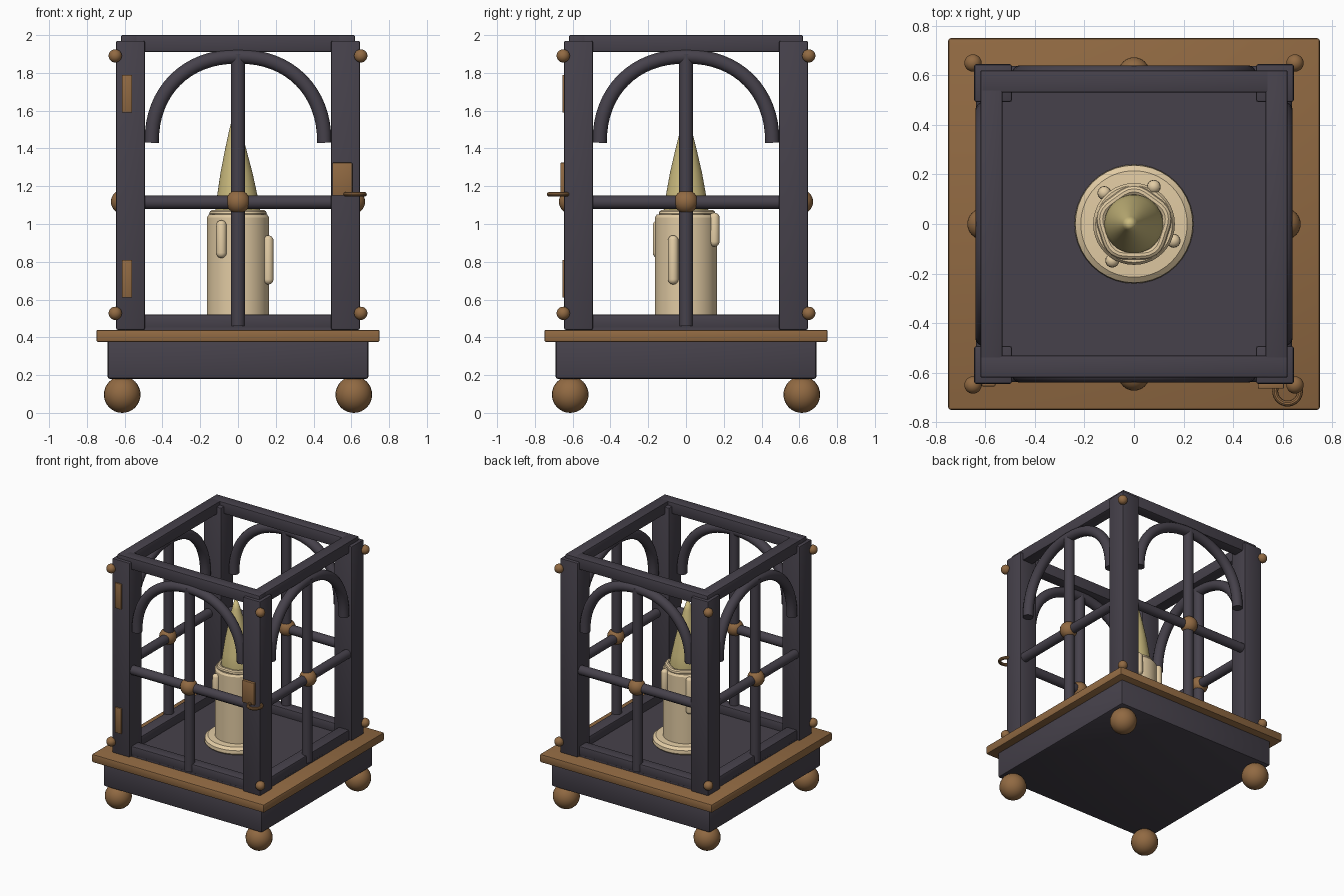
import bpy, bmesh
from math import pi, sin, cos, copysign
from mathutils import Matrix, Vector

cube = bpy.data.objects.get("Cube")
if cube:
    bpy.data.objects.remove(cube, do_unlink=True)


def material(name, rgb):
    m = bpy.data.materials.new(name)
    m.use_nodes = True
    m.diffuse_color = (*rgb, 1)
    m.node_tree.nodes["Principled BSDF"].inputs["Base Color"].default_value = (*rgb, 1)
    return m


IRON = material("dark_iron", (0.061, 0.053, 0.070))
BRASS = material("aged_brass", (0.283, 0.143, 0.055))
WAX = material("cream_wax", (0.76, 0.60, 0.37))
FLAME = material("pale_flame", (0.60, 0.50, 0.21))


def finish(bm, name, mat, turn=0, smooth=True):
    """Turn a bmesh into an object, rotated by quarter turns about z."""
    bmesh.ops.recalc_face_normals(bm, faces=bm.faces)
    bm.transform(Matrix.Rotation(turn * pi / 2, 4, 'Z'))
    me = bpy.data.meshes.new(name)
    bm.to_mesh(me)
    bm.free()
    me.materials.append(mat)
    ob = bpy.data.objects.new(name, me)
    bpy.context.collection.objects.link(ob)
    if smooth:
        bpy.ops.object.select_all(action='DESELECT')
        ob.select_set(True)
        bpy.context.view_layer.objects.active = ob
        bpy.ops.object.shade_smooth_by_angle()
    return ob


def box(name, lo, hi, mat, turn=0, bevel=0.008):
    lo, hi = Vector(lo), Vector(hi)
    bm = bmesh.new()
    bmesh.ops.create_cube(bm, size=1)
    bmesh.ops.scale(bm, vec=hi - lo, verts=bm.verts)
    bmesh.ops.translate(bm, vec=(lo + hi) / 2, verts=bm.verts)
    if bevel:
        bmesh.ops.bevel(bm, geom=bm.edges[:], offset=bevel, segments=2,
                        profile=0.5, affect='EDGES')
    return finish(bm, name, mat, turn)


def ball(name, centre, radius, mat, turn=0):
    bm = bmesh.new()
    bmesh.ops.create_uvsphere(bm, u_segments=24, v_segments=16, radius=radius)
    bmesh.ops.translate(bm, vec=centre, verts=bm.verts)
    return finish(bm, name, mat, turn)


def tube(name, path, radius, mat, turn=0, closed=False, side=Vector((0, 1, 0)), sides=14):
    """Sweep a circle along a flat path; side is the normal of its plane."""
    bm = bmesh.new()
    pts = [Vector(p) for p in path]
    n = len(pts)
    rings = []
    for i, p in enumerate(pts):
        a = pts[(i - 1) % n] if closed else pts[max(i - 1, 0)]
        b = pts[(i + 1) % n] if closed else pts[min(i + 1, n - 1)]
        out = (b - a).normalized().cross(side)
        rings.append([bm.verts.new(p + radius * (cos(t) * out + sin(t) * side))
                      for t in (2 * pi * k / sides for k in range(sides))])
    for i in range(n if closed else n - 1):
        r, s = rings[i], rings[(i + 1) % n]
        for k in range(sides):
            j = (k + 1) % sides
            bm.faces.new((r[k], r[j], s[j], s[k]))
    if not closed:
        bm.faces.new(rings[0])
        bm.faces.new(rings[-1])
    return finish(bm, name, mat, turn)


def lathe(name, profile, mat, lean=0.0):
    """Spin (radius, z) points about z; lean shifts the top towards -x."""
    bm = bmesh.new()
    verts = [bm.verts.new((r, 0, z)) for r, z in profile]
    edges = [bm.edges.new(e) for e in zip(verts, verts[1:])]
    bmesh.ops.spin(bm, geom=verts + edges, cent=(0, 0, 0), axis=(0, 0, 1),
                   angle=2 * pi, steps=40)
    bmesh.ops.remove_doubles(bm, verts=bm.verts, dist=0.0005)
    z0 = profile[0][1]
    for v in bm.verts:
        v.co.x -= lean * (v.co.z - z0)
    return finish(bm, name, mat)


# Base, trim and floor
box("base", (-0.69, -0.69, 0.18), (0.69, 0.69, 0.385), IRON, bevel=0.012)
box("base_trim", (-0.75, -0.75, 0.375), (0.75, 0.75, 0.44), BRASS, bevel=0.01)
box("floor", (-0.62, -0.62, 0.43), (0.62, 0.62, 0.452), IRON, bevel=0)

# Parts repeated on each of the four sides
MID = 0.603
arch_path = []
for i in range(33):
    t = pi * i / 32
    arch_path.append((0.457 * copysign(abs(cos(t)) ** 0.92, cos(t)), -MID,
                      1.43 + 0.457 * sin(t) ** 0.92))
for k in range(4):
    ball("foot", (-0.613, -0.613, 0.097), 0.097, BRASS, k)
    box("corner_post", (-0.645, -0.645, 0.44), (-0.493, -0.493, 1.97), IRON, k)
    for z in (0.527, 1.89):
        ball("corner_stud", (-0.65, -0.65, z), 0.035, BRASS, k)
    box("bottom_rail", (-0.55, -0.62, 0.445), (0.55, -0.53, 0.52), IRON, k)
    box("top_beam", (-0.62, -0.62, 1.91), (0.62, -0.53, 2.0), IRON, k)
    tube("middle_rail", [(-0.55, -MID, 1.115), (0.55, -MID, 1.115)], 0.036, IRON, k)
    tube("mullion", [(0, -MID, 0.46), (0, -MID, 1.9)], 0.038, IRON, k)
    tube("arch", arch_path, 0.038, IRON, k)
    ball("rail_boss", (0, -0.61, 1.118), 0.063, BRASS, k)

# Door hinges, latch plate and ring pull on the front
for z in (0.61, 1.59):
    box("hinge", (-0.615, -0.655, z), (-0.56, -0.635, z + 0.2), BRASS, bevel=0.003)
box("latch_plate", (0.5, -0.665, 1.15), (0.605, -0.635, 1.325), BRASS, bevel=0.005)
ring = [(0.62 + 0.05 * cos(2 * pi * i / 28), -0.675 + 0.05 * sin(2 * pi * i / 28), 1.157)
        for i in range(28)]
tube("ring_pull", ring, 0.012, BRASS, closed=True, side=Vector((0, 0, 1)), sides=10)

# Candle with pooled foot, melted rim, drips and flame
lathe("candle_foot", [(0, 0.445), (0.22, 0.445), (0.24, 0.465), (0.237, 0.49),
                      (0.215, 0.508), (0.15, 0.512)], WAX)
lathe("candle", [(0, 0.45), (0.165, 0.45), (0.165, 1.035), (0.155, 1.05), (0, 1.05)], WAX)
rim = [((0.13 + 0.006 * sin(5 * t)) * cos(t), (0.13 + 0.006 * sin(5 * t)) * sin(t), 1.055)
       for t in (2 * pi * i / 40 for i in range(40))]
tube("candle_rim", rim, 0.02, WAX, closed=True, side=Vector((0, 0, 1)), sides=10)
for x, y, low, high in ((-0.088, -0.148, 0.82, 1.02), (0.16, -0.068, 0.68, 0.94),
                        (0.08, 0.15, 0.88, 1.06), (-0.12, 0.125, 0.75, 1.04)):
    bm = bmesh.new()
    bmesh.ops.create_uvsphere(bm, u_segments=16, v_segments=12, radius=0.028)
    for v in bm.verts:
        v.co += Vector((x, y, high - 0.028 if v.co.z > 0.001 else low + 0.028))
    finish(bm, "wax_drip", WAX)
lathe("flame", [(0, 1.045), (0.115, 1.045), (0.118, 1.08), (0.105, 1.16), (0.085, 1.27),
                (0.055, 1.4), (0.03, 1.5), (0, 1.6)], FLAME, lean=0.035)
